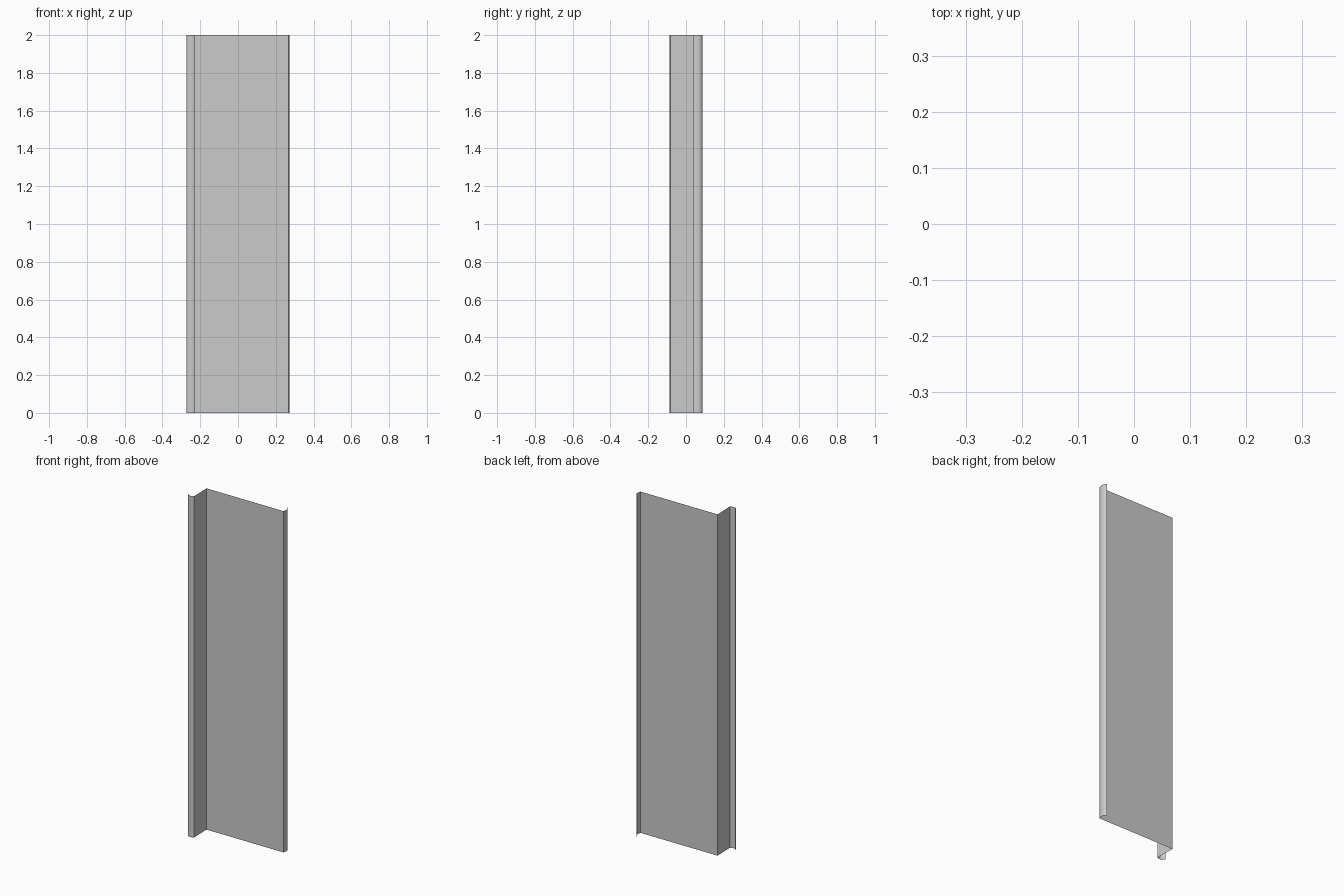
import bpy, bmesh
from mathutils import Vector

if "Cube" in bpy.data.objects:
    bpy.data.objects.remove(bpy.data.objects["Cube"])

HEIGHT = 2.0
STEPS = 10


def curl(a, control, b):
    """Points of a quadratic curve from a to b."""
    a, c, b = Vector(a), Vector(control), Vector(b)
    return [a * (1 - t) ** 2 + c * 2 * t * (1 - t) + b * t * t
            for t in (i / STEPS for i in range(STEPS + 1))]


# Plan outline of the folded sheet: curled flange, web, wide face, curled lip
flange = curl((-0.228, -0.082), (-0.265, -0.096), (-0.2725, -0.07))
lip = curl((0.268, 0.038), (0.28, 0.075), (0.258, 0.0865))
profile = flange[::-1] + [Vector((-0.231, 0.038))] + lip

# Extrude the open outline upward as a thin sheet
bm = bmesh.new()
verts = [bm.verts.new((p.x, p.y, 0)) for p in profile]
edges = [bm.edges.new(pair) for pair in zip(verts, verts[1:])]
result = bmesh.ops.extrude_edge_only(bm, edges=edges)
top = [v for v in result["geom"] if isinstance(v, bmesh.types.BMVert)]
bmesh.ops.translate(bm, verts=top, vec=(0, 0, HEIGHT))
bmesh.ops.recalc_face_normals(bm, faces=bm.faces)
mesh = bpy.data.meshes.new("folded_panel")
bm.to_mesh(mesh)
bm.free()

panel = bpy.data.objects.new("folded_panel", mesh)
bpy.context.collection.objects.link(panel)

# Smooth curls, crisp folds
bpy.context.view_layer.objects.active = panel
panel.select_set(True)
bpy.ops.object.shade_smooth_by_angle(angle=0.35)
